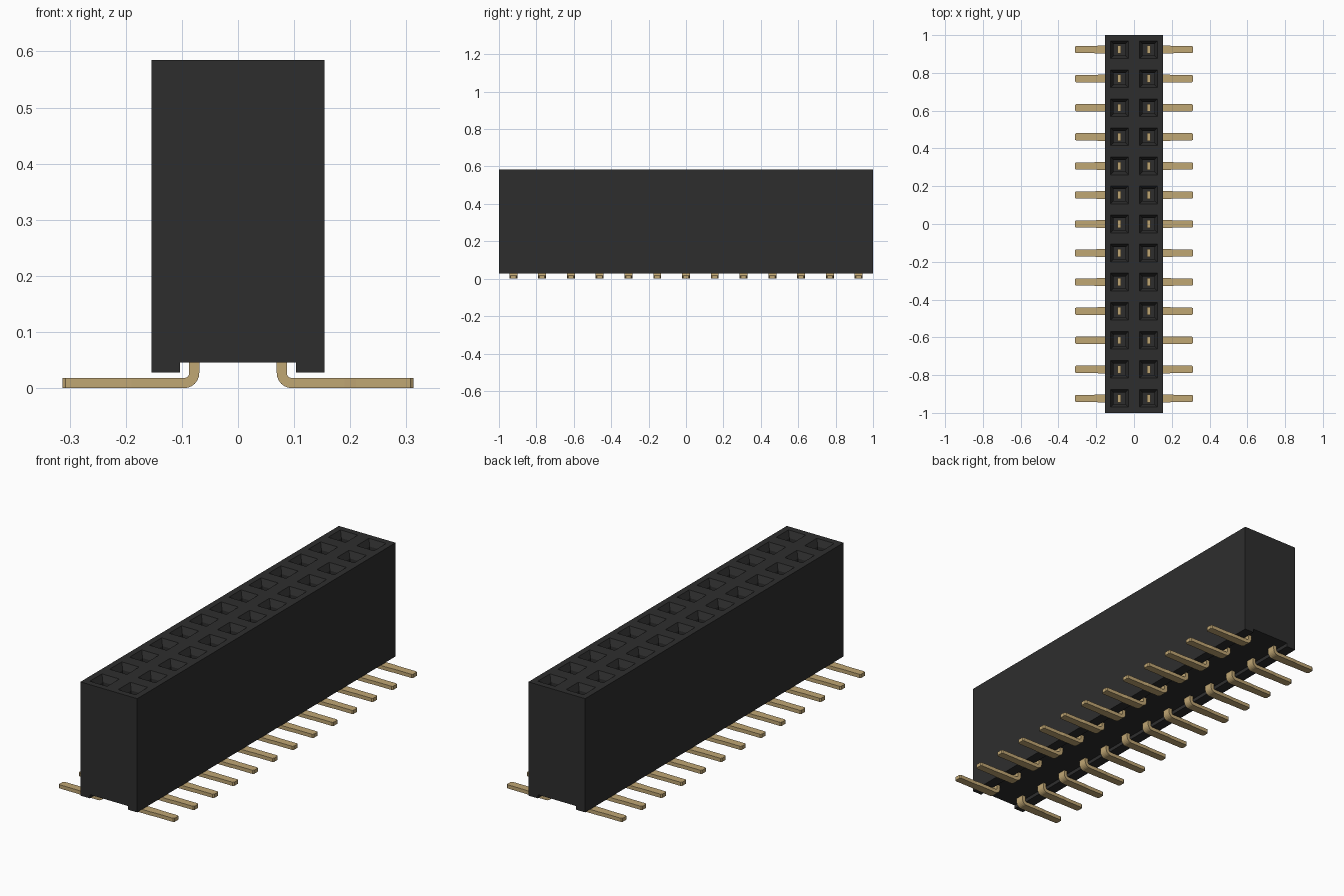
import bpy, bmesh, math

cube = bpy.data.objects.get("Cube")
if cube:
    bpy.data.objects.remove(cube, do_unlink=True)

ROWS = 13
PITCH = 2.0 / ROWS
HALF = PITCH            # half width of the housing
BASE, SLOT, TOP = 0.028, 0.046, 0.585


def material(name, rgb):
    m = bpy.data.materials.new(name)
    m.use_nodes = True
    colour = (*rgb, 1.0)
    m.diffuse_color = colour
    m.node_tree.nodes["Principled BSDF"].inputs["Base Color"].default_value = colour
    return m


black = material("black plastic", (0.027, 0.027, 0.027))
gold = material("gold plating", (0.53, 0.385, 0.175))


def finish(bm, name, mat):
    mesh = bpy.data.meshes.new(name)
    bm.to_mesh(mesh)
    bm.free()
    mesh.materials.append(mat)
    return mesh


def place(mesh, name, y=0.0):
    ob = bpy.data.objects.new(name, mesh)
    ob.location.y = y
    bpy.context.collection.objects.link(ob)
    return ob


def square(bm, cx, cy, half, z):
    return [bm.verts.new((cx + sx * half, cy + sy * half, z))
            for sx, sy in ((-1, -1), (1, -1), (1, 1), (-1, 1))]


# Housing: slotted section along y, open at the top
bm = bmesh.new()
section = [(-HALF, BASE), (-0.103, BASE), (-0.103, SLOT), (0.103, SLOT),
           (0.103, BASE), (HALF, BASE), (HALF, TOP), (-HALF, TOP)]
front = [bm.verts.new((x, -1, z)) for x, z in section]
back = [bm.verts.new((x, 1, z)) for x, z in section]
bm.faces.new(front)
bm.faces.new(back[::-1])
for i in range(len(section)):
    j = (i + 1) % len(section)
    if i != 6:          # the top is filled by the socket cells
        bm.faces.new((front[i], back[i], back[j], front[j]))

# Socket cells: rim, funnel, straight well and floor
for row in range(ROWS):
    cy = (row - (ROWS - 1) / 2) * PITCH
    for cx in (-PITCH / 2, PITCH / 2):
        rings = [square(bm, cx, cy, half, z) for half, z in
                 ((PITCH / 2, TOP), (0.047, TOP), (0.031, TOP - 0.03), (0.031, 0.2))]
        for a, b in zip(rings, rings[1:]):
            for i in range(4):
                j = (i + 1) % 4
                bm.faces.new((a[i], a[j], b[j], b[i]))
        bm.faces.new(rings[-1])
bmesh.ops.remove_doubles(bm, verts=bm.verts, dist=1e-5)
place(finish(bm, "housing", black), "housing")


# Contact: strip running down the well, round a bend and outwards
def contact_mesh(side, name):
    t, radius = 0.009, 0.018
    px = 0.078
    bend_x, bend_z = px + radius, t + radius
    # each station: x, z, normal x, normal z, half width in y
    stations = [(px, 0.54, 1, 0, 0.021)]
    for k in range(7):
        a = math.pi / 2 * k / 6
        nx, nz = math.cos(a), math.sin(a)
        stations.append((bend_x - radius * nx, bend_z - radius * nz, nx, nz, 0.021))
    stations += [(0.19, t, 0, 1, 0.021), (0.21, t, 0, 1, 0.019),
                 (0.307, t, 0, 1, 0.019), (0.313, t, 0, 1, 0.014)]
    bm = bmesh.new()
    rings = []
    for x, z, nx, nz, w in stations:
        rings.append([bm.verts.new((side * (x + s * t * nx), v * w, z + s * t * nz))
                      for s, v in ((-1, -1), (1, -1), (1, 1), (-1, 1))])
    for a, b in zip(rings, rings[1:]):
        for i in range(4):
            j = (i + 1) % 4
            bm.faces.new((a[i], a[j], b[j], b[i]))
    bm.faces.new(rings[0])
    bm.faces.new(rings[-1])
    bmesh.ops.recalc_face_normals(bm, faces=bm.faces)
    return finish(bm, name, gold)


for side, label in ((1, "left_contact"), (-1, "right_contact")):
    mesh = contact_mesh(side, label)
    for row in range(ROWS):
        place(mesh, f"{label}_{row + 1}", (row - (ROWS - 1) / 2) * PITCH)
